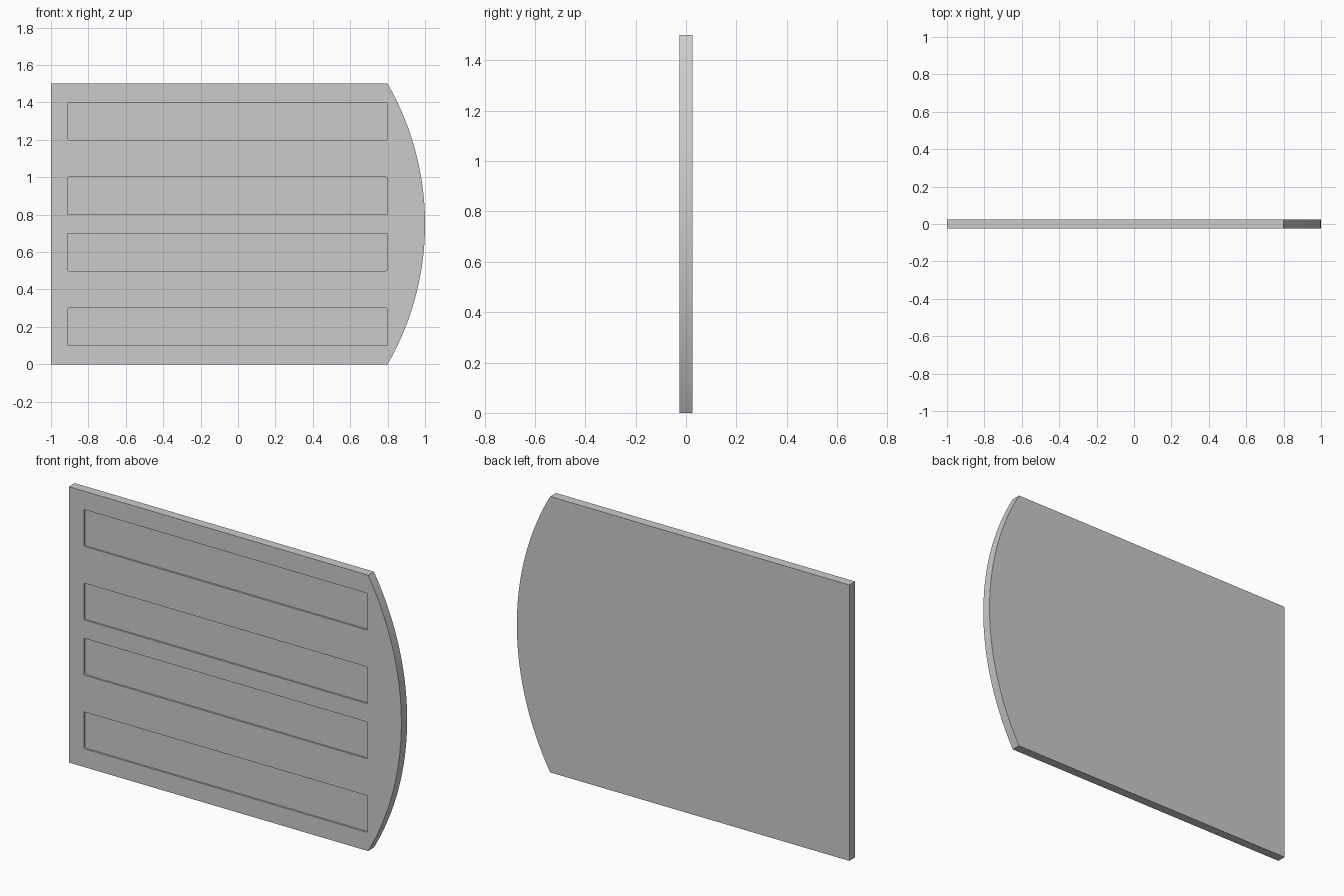
import bpy, bmesh, math

if "Cube" in bpy.data.objects:
    bpy.data.objects.remove(bpy.data.objects["Cube"])

T = 0.05        # plate thickness
DEPTH = 0.01    # recess depth


def prism(name, outline, y0, y1):
    """Extrude an XZ outline from y0 to y1."""
    bm = bmesh.new()
    face = bm.faces.new([bm.verts.new((x, y0, z)) for x, z in outline])
    ext = bmesh.ops.extrude_face_region(bm, geom=[face])
    moved = [v for v in ext["geom"] if isinstance(v, bmesh.types.BMVert)]
    bmesh.ops.translate(bm, verts=moved, vec=(0, y1 - y0, 0))
    bmesh.ops.recalc_face_normals(bm, faces=bm.faces)
    mesh = bpy.data.meshes.new(name)
    bm.to_mesh(mesh)
    bm.free()
    obj = bpy.data.objects.new(name, mesh)
    bpy.context.collection.objects.link(obj)
    return obj


def rounded_rect(x0, x1, z0, z1, r, steps=3):
    """Rectangle outline with small rounded corners."""
    corners = [(x1 - r, z1 - r), (x0 + r, z1 - r), (x0 + r, z0 + r), (x1 - r, z0 + r)]
    return [(cx + r * math.cos(math.pi / 2 * (q + i / steps)),
             cz + r * math.sin(math.pi / 2 * (q + i / steps)))
            for q, (cx, cz) in enumerate(corners) for i in range(steps + 1)]


# Plate: straight on three sides, bowed on the right
radius = (0.75 ** 2 + 0.2 ** 2) / 0.4
half = math.asin(0.75 / radius)
arc = [(1 - radius + radius * math.cos(a), 0.75 + radius * math.sin(a))
       for a in (-half + 2 * half * i / 48 for i in range(49))]
plate = prism("bowed_plate", [(-1, 1.5), (-1, 0)] + arc, -T / 2, T / 2)

# Four shallow recesses on the front
for i, z in enumerate((0.1, 0.5, 0.8, 1.2)):
    cutter = prism(f"recess_cutter_{i + 1}", rounded_rect(-0.91, 0.797, z, z + 0.2, 0.005),
                   -T / 2 - 0.05, -T / 2 + DEPTH)
    cutter.hide_render = True
    cutter.hide_set(True)
    mod = plate.modifiers.new(f"recess_{i + 1}", 'BOOLEAN')
    mod.operation = 'DIFFERENCE'
    mod.solver = 'EXACT'
    mod.object = cutter

# Smooth bowed edge with crisp rims
bpy.context.view_layer.objects.active = plate
plate.select_set(True)
bpy.ops.object.shade_smooth_by_angle(angle=math.radians(30))
